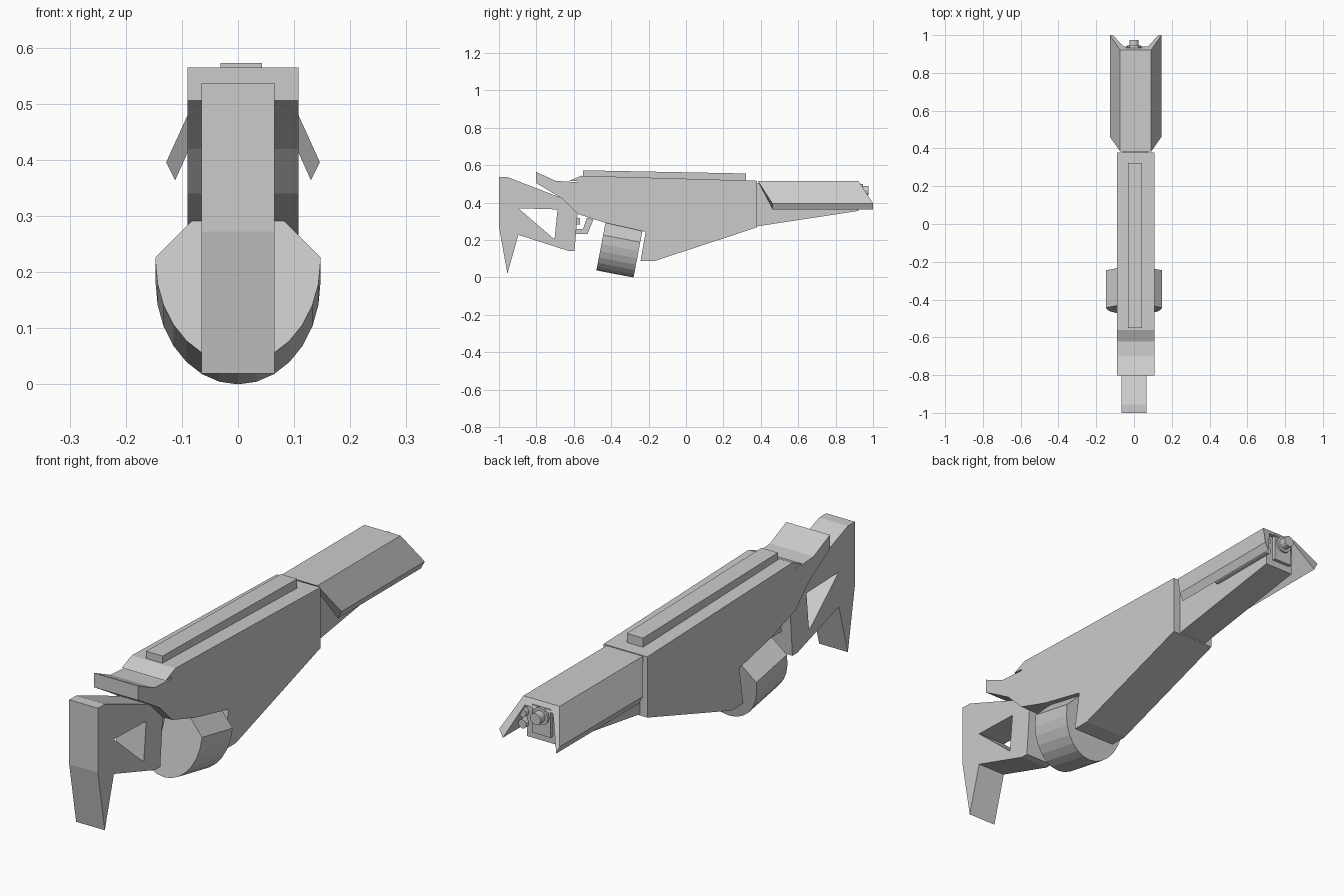
import bpy, bmesh, math
from mathutils import Vector

if "Cube" in bpy.data.objects:
    bpy.data.objects.remove(bpy.data.objects["Cube"])

CX = 0.009  # centre line of the body and barrel


def make(name, rings, loop=False):
    """Closed skin through two or more matching rings of points."""
    bm = bmesh.new()
    vs = [[bm.verts.new(p) for p in r] for r in rings]
    n = len(rings[0])
    for a, b in zip(vs, vs[1:]):
        for i in range(n):
            j = (i + 1) % n
            bm.faces.new((a[i], a[j], b[j], b[i]))
    bm.faces.new(vs[0][::-1])
    bm.faces.new(vs[-1])
    bmesh.ops.recalc_face_normals(bm, faces=bm.faces)
    me = bpy.data.meshes.new(name)
    bm.to_mesh(me)
    bm.free()
    ob = bpy.data.objects.new(name, me)
    bpy.context.collection.objects.link(ob)
    return ob


def side_profile(name, pts, half, cx=0.0):
    """Extrude a (y, z) outline across x."""
    return make(name, [[(cx + s * half, y, z) for y, z in pts] for s in (-1, 1)])


def rod(name, x, z, r, y0, y1, n=12):
    ring = [(r * math.cos(math.tau * i / n), r * math.sin(math.tau * i / n)) for i in range(n)]
    return make(name, [[(x + a, y, z + b) for a, b in ring] for y in (y0, y1)])


# Main body with cheek rest at the rear
side_profile("body", [
    (-0.56, 0.544), (0.379, 0.517), (0.379, 0.268), (-0.168, 0.088), (-0.243, 0.088),
    (-0.216, 0.244), (-0.43, 0.292), (-0.58, 0.34), (-0.66, 0.42), (-0.73, 0.463),
    (-0.803, 0.506), (-0.803, 0.565), (-0.698, 0.517), (-0.58, 0.509), (-0.58, 0.515),
    (-0.623, 0.517)], 0.099, CX)

# Top rail
side_profile("top_rail", [(-0.55, 0.53), (-0.55, 0.573), (0.322, 0.556), (0.322, 0.505)], 0.037, 0.006)

# Stock with triangular opening
stock = side_profile("stock", [
    (-1, 0.537), (-0.955, 0.537), (-0.665, 0.425), (-0.58, 0.34), (-0.596, 0.142),
    (-0.628, 0.142), (-0.896, 0.228), (-0.955, 0.02), (-1, 0.273)], 0.065)
cutter = side_profile("stock_opening_cutter", [(-0.896, 0.37), (-0.687, 0.364), (-0.703, 0.204)], 0.2)
cutter.hide_render = True
mod = stock.modifiers.new("opening", "BOOLEAN")
mod.operation, mod.object, mod.solver = "DIFFERENCE", cutter, "EXACT"
bpy.context.view_layer.objects.active = stock
bpy.ops.object.modifier_apply(modifier=mod.name)
bpy.data.objects.remove(cutter)

# Trigger and guard
side_profile("trigger_guard", [
    (-0.59, 0.26), (-0.55, 0.26), (-0.53, 0.32), (-0.495, 0.31), (-0.527, 0.232),
    (-0.59, 0.232)], 0.02)
side_profile("trigger", [(-0.585, 0.32), (-0.566, 0.318), (-0.566, 0.284), (-0.585, 0.284)], 0.012)

# Tilted magazine: flat-topped half ellipse swept along its axis
section = [(-0.082, 0.258), (0.082, 0.258), (0.147, 0.192)]
section += [(0.147 * math.cos(math.pi * i / 14), 0.185 * (1 - math.sin(math.pi * i / 14)))
            for i in range(15)]
section.append((-0.147, 0.192))
up, axis = Vector((0, 0.187, 0.982)), Vector((0, 0.982, -0.187))
base = Vector((0, -0.479, 0.038))
make("magazine", [[base + Vector((x, 0, 0)) + up * h + axis * d for x, h in section]
                  for d in (0, 0.202)])

# Barrel housing
side_profile("barrel_housing", [(0.37, 0.505), (0.922, 0.505), (0.922, 0.356), (0.37, 0.272)], 0.066, CX)

# Folded shroud with swept ends
half = [(0.082, 0.517), (0.137, 0.396), (0.121, 0.364), (0.064, 0.49)]
cross = half + [(-x, z) for x, z in reversed(half)]
make("barrel_shroud", [[(CX + x, y0 + 0.078 * min(1, (0.517 - z) / 0.121), z) for x, z in cross]
                       for y0 in (0.384, 0.922)])

# Muzzle plate, muzzle and side rods
side_profile("muzzle_plate", [(0.92, 0.5), (0.936, 0.5), (0.936, 0.385), (0.92, 0.385)], 0.042)
rod("muzzle_collar", 0, 0.465, 0.036, 0.93, 0.945)
rod("muzzle", 0, 0.465, 0.024, 0.93, 0.975)
for name, z in (("upper_side_rod", 0.455), ("lower_side_rod", 0.41)):
    rod(name, CX + 0.075, z, 0.018, 0.62, 0.94)
